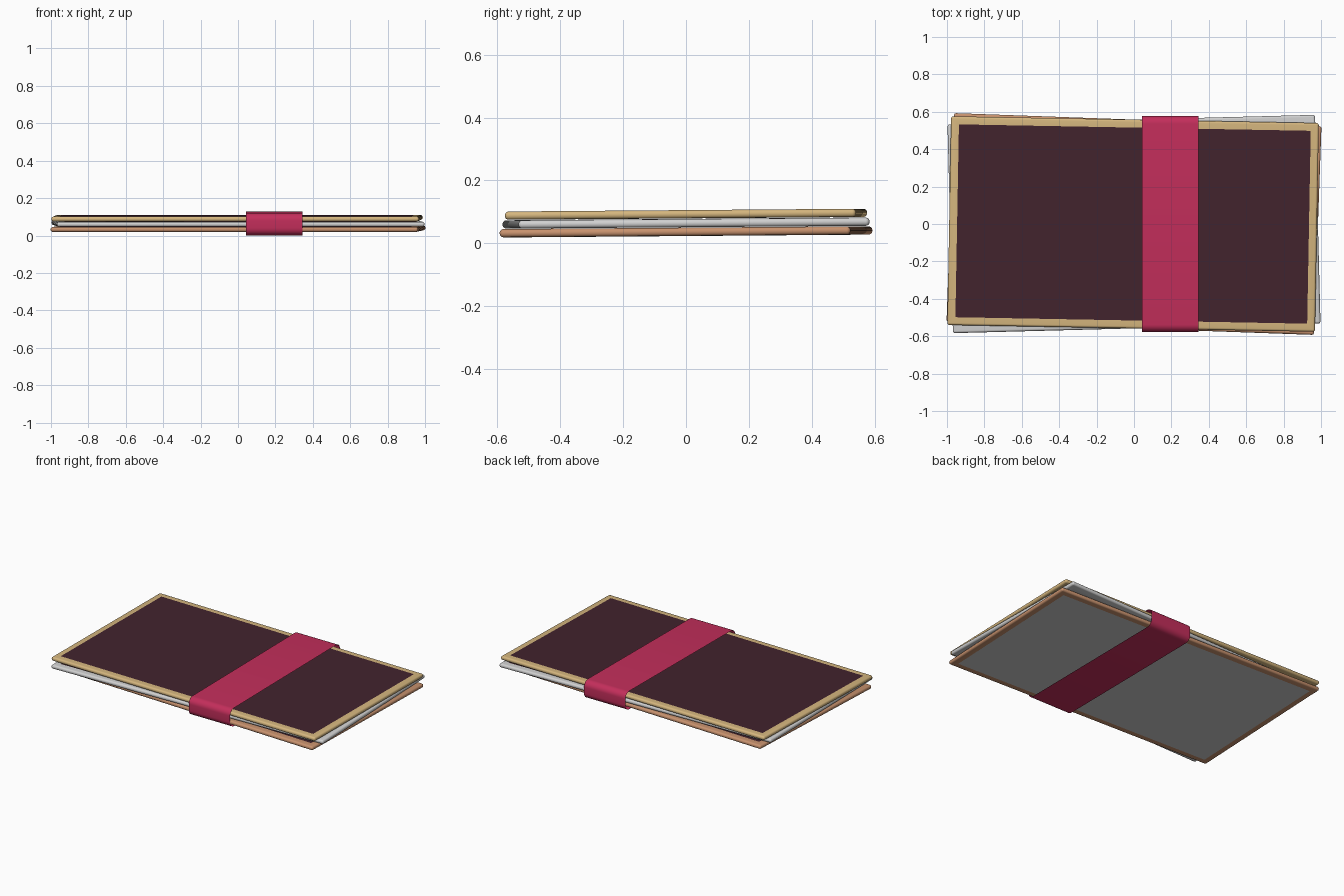
import bpy, bmesh, math
from mathutils import Vector

if "Cube" in bpy.data.objects:
    bpy.data.objects.remove(bpy.data.objects["Cube"])


def material(name, r, g, b):
    lin = [((c / 255 + 0.055) / 1.055) ** 2.4 for c in (r, g, b)]
    m = bpy.data.materials.new(name)
    m.diffuse_color = (*lin, 1)
    m.use_nodes = True
    m.node_tree.nodes["Principled BSDF"].inputs["Base Color"].default_value = m.diffuse_color
    return m


gold = material("gold", 213, 182, 126)
silver = material("silver", 210, 210, 210)
copper = material("copper", 200, 146, 110)
dark = material("dark_plum", 66, 35, 45)
grey = material("back_grey", 203, 203, 203)
crimson = material("crimson", 195, 46, 91)

TILT = math.radians(0.45)


def finish(bm, name, mats, loc, turn=0.0):
    bmesh.ops.recalc_face_normals(bm, faces=bm.faces)
    mesh = bpy.data.meshes.new(name)
    bm.to_mesh(mesh)
    bm.free()
    for m in mats:
        mesh.materials.append(m)
    ob = bpy.data.objects.new(name, mesh)
    bpy.context.collection.objects.link(ob)
    ob.location = loc
    ob.rotation_euler = (TILT, 0, math.radians(turn))
    bpy.ops.object.select_all(action='DESELECT')
    ob.select_set(True)
    bpy.context.view_layer.objects.active = ob
    bpy.ops.object.shade_smooth_by_angle(angle=math.radians(35))
    return ob


def slab(name, frame, loc, turn):
    """Thin round-edged panel: coloured rim, dark top, grey back."""
    size = Vector((1.966, 1.116, 0.026))
    bm = bmesh.new()
    bmesh.ops.create_cube(bm, size=1)
    bmesh.ops.scale(bm, vec=size, verts=bm.verts)
    bmesh.ops.bevel(bm, geom=bm.edges[:], offset=0.012, segments=5,
                    profile=0.5, affect='EDGES')
    bm.normal_update()
    # the two big faces get an inset centre of their own colour
    big = sorted(bm.faces, key=lambda f: -f.calc_area())[:2]
    bmesh.ops.inset_individual(bm, faces=big, thickness=0.043)
    for f in big:
        f.material_index = 1 if f.normal.z > 0 else 2
    return finish(bm, name, (frame, dark, grey), loc, turn)


# three loosely stacked slabs
slab("bottom_slab", copper, (0, 0, 0.0365), -2.05)
slab("middle_slab", silver, (0, 0, 0.0645), 1.5)
slab("top_slab", gold, (-0.005, 0, 0.0925), -1.05)


# wrap band: an open rounded-rectangle sleeve around the stack
def band(x0, x1, hy, hz, r, steps=8):
    bm = bmesh.new()
    ring = []
    for k, (sy, sz) in enumerate(((1, 1), (-1, 1), (-1, -1), (1, -1))):
        for i in range(steps + 1):
            a = math.radians(90 * (k + i / steps))
            ring.append((sy * (hy - r) + r * math.cos(a),
                         sz * (hz - r) + r * math.sin(a)))
    sides = [[bm.verts.new((x, y, z)) for y, z in ring] for x in (x0, x1)]
    n = len(ring)
    for i in range(n):
        j = (i + 1) % n
        bm.faces.new((sides[0][i], sides[0][j], sides[1][j], sides[1][i]))
    return finish(bm, "wrap_band", (crimson,), (0, 0, 0.0645))


band(0.042, 0.346, 0.577, 0.06, 0.04)
